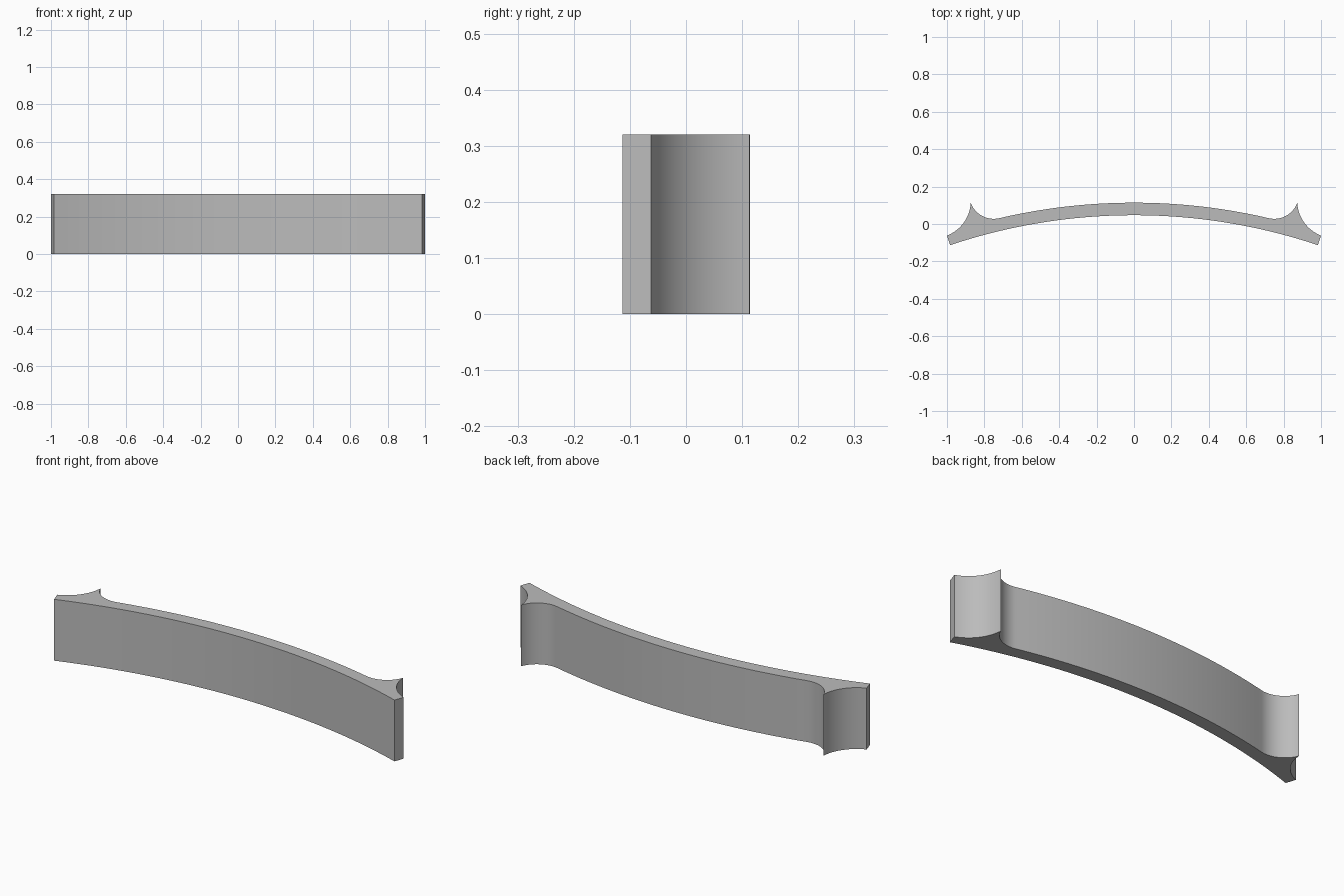
import bpy, bmesh, math
from mathutils import Vector

cube = bpy.data.objects.get("Cube")
if cube:
    bpy.data.objects.remove(cube, do_unlink=True)

HEIGHT = 0.32
BOW_R = 3.1          # radius of the front face
THICK = 0.067        # thickness of the curved bar
BOW_C = Vector((0, 0.047 - BOW_R))
TIP = Vector((0.873, 0.113))
END_BACK = Vector((1.0, -0.062))
END_FRONT_X = 0.983
FILLET_X = 0.72      # where the back face flows into the horn


def on_bow(x, r):
    return Vector((x, BOW_C.y + math.sqrt(r * r - x * x)))


def arc(center, start, end, steps):
    """Points along the short arc from start to end."""
    a, b = start - center, end - center
    a0 = math.atan2(a.y, a.x)
    sweep = (math.atan2(b.y, b.x) - a0 + math.pi) % math.tau - math.pi
    return [center + a.length * Vector((math.cos(a0 + sweep * i / steps),
                                        math.sin(a0 + sweep * i / steps)))
            for i in range(steps + 1)]


# Back bow, then the fillet that rises tangentially to the horn tip
back_r = BOW_R + THICK
root = on_bow(FILLET_X, back_r)
normal = (root - BOW_C).normalized()
rise = TIP - root
fillet_c = root + normal * (rise.length_squared / (2 * rise.dot(normal)))
back = arc(BOW_C, on_bow(0, back_r), root, 24)
fillet = arc(fillet_c, root, TIP, 16)

# Concave scoop between horn tip and bar end
chord = END_BACK - TIP
sag = 0.032
scoop_r = (chord.length_squared / 4 + sag * sag) / (2 * sag)
outward = Vector((-chord.y, chord.x)).normalized()
scoop_c = (TIP + END_BACK) / 2 + outward * (scoop_r - sag)
scoop = arc(scoop_c, TIP, END_BACK, 16)

# Front bow returns to the centre line
front = arc(BOW_C, on_bow(END_FRONT_X, BOW_R), on_bow(0, BOW_R), 32)

half = back + fillet[1:] + scoop[1:] + front
outline = half + [Vector((-p.x, p.y)) for p in reversed(half[1:-1])]

# Extrude the closed outline upward
bm = bmesh.new()
base = bm.faces.new([bm.verts.new((p.x, p.y, 0)) for p in outline])
top = bmesh.ops.extrude_face_region(bm, geom=[base], use_keep_orig=True)
bmesh.ops.translate(bm, vec=(0, 0, HEIGHT),
                    verts=[v for v in top["geom"] if isinstance(v, bmesh.types.BMVert)])
bmesh.ops.recalc_face_normals(bm, faces=bm.faces[:])
mesh = bpy.data.meshes.new("curved_bar")
bm.to_mesh(mesh)
bm.free()

bar = bpy.data.objects.new("curved_bar", mesh)
bpy.context.collection.objects.link(bar)

# Plain grey finish
grey = bpy.data.materials.new("plain_grey")
grey.use_nodes = True
color = (0.5, 0.5, 0.5, 1)
grey.diffuse_color = color
grey.node_tree.nodes["Principled BSDF"].inputs["Base Color"].default_value = color
mesh.materials.append(grey)

bpy.ops.object.select_all(action="DESELECT")
bar.select_set(True)
bpy.context.view_layer.objects.active = bar
bpy.ops.object.shade_smooth_by_angle(angle=math.radians(30))
